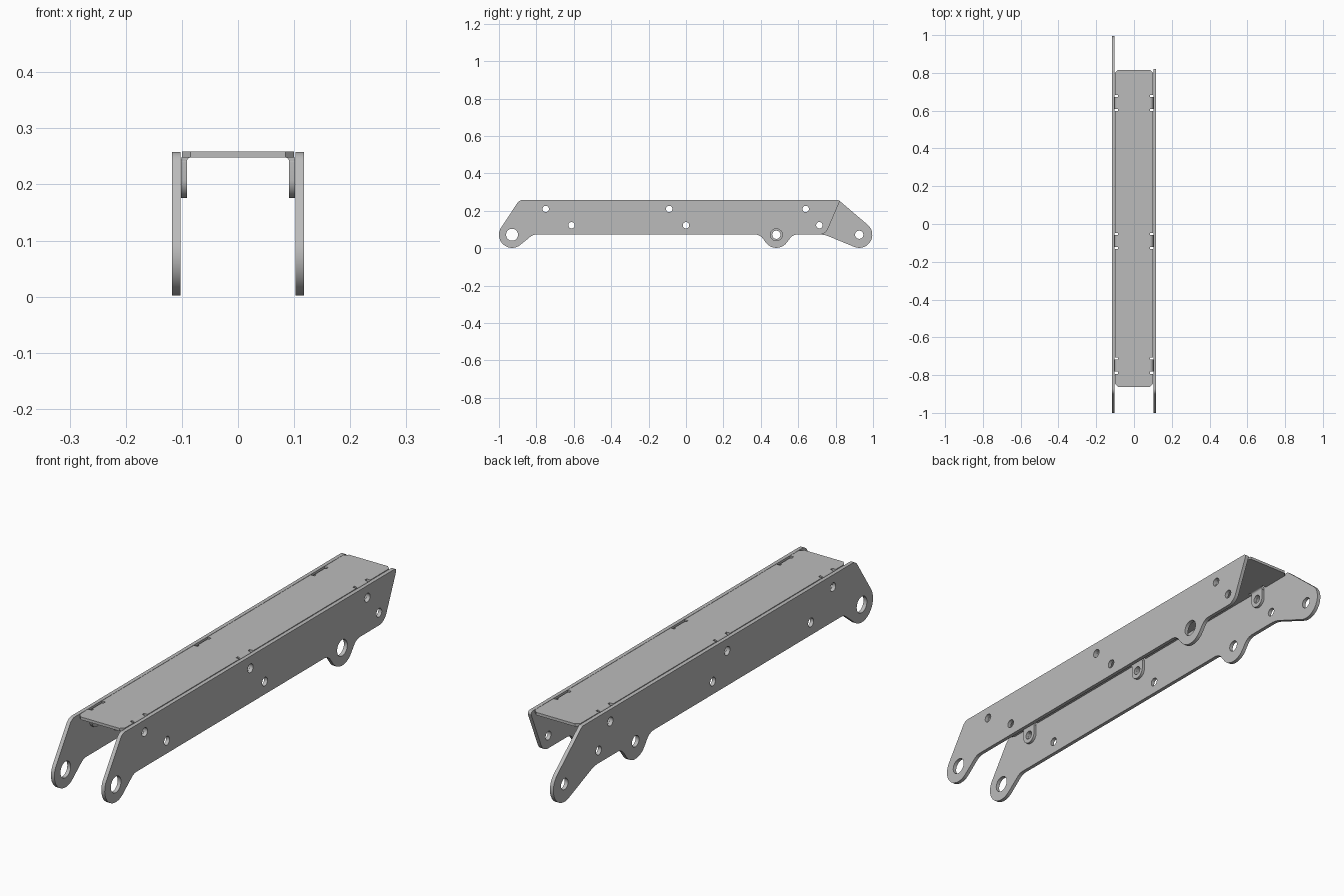
import bpy, bmesh
from math import acos, atan2, cos, sin, pi, tau
from mathutils import Vector

old = bpy.data.objects.get("Cube")
if old:
    bpy.data.objects.remove(old, do_unlink=True)

GREY = (0.5, 0.5, 0.5, 1)
steel = bpy.data.materials.new("grey steel")
steel.use_nodes = True
steel.diffuse_color = GREY
steel.node_tree.nodes["Principled BSDF"].inputs["Base Color"].default_value = GREY


def belt(circles):
    """Counter-clockwise outline of tangent lines and arcs; negative radius = concave fillet."""
    n = len(circles)
    normals = []
    for i, (x, y, r) in enumerate(circles):
        x2, y2, r2 = circles[(i + 1) % n]
        d = Vector((x2 - x, y2 - y))
        normals.append(atan2(d.y, d.x) - acos((r - r2) / d.length))
    points = []
    for i, (x, y, r) in enumerate(circles):
        start = normals[i - 1]
        sweep = (normals[i] - start) % tau
        if r < 0:
            sweep -= tau
        steps = max(2, round(abs(sweep) / 0.16))
        for k in range(steps + 1):
            a = start + sweep * k / steps
            points.append((x + r * cos(a), y + r * sin(a)))
    return points


def circle(x, y, r, n=32):
    return [(x + r * cos(tau * k / n), y + r * sin(tau * k / n)) for k in range(n)]


def sheet(name, loops, thickness, place):
    """Flat sheet cut from an outline plus holes, moved by place(u, v, w)."""
    curve = bpy.data.curves.new(name, "CURVE")
    curve.dimensions = "2D"
    curve.fill_mode = "BOTH"
    curve.extrude = thickness / 2
    for loop in loops:
        spline = curve.splines.new("POLY")
        spline.points.add(len(loop) - 1)
        for p, (u, v) in zip(spline.points, loop):
            p.co = (u, v, 0, 1)
        spline.use_cyclic_u = True
    temp = bpy.data.objects.new(name + "_outline", curve)
    bpy.context.collection.objects.link(temp)
    bpy.context.view_layer.update()
    mesh = bpy.data.meshes.new_from_object(
        temp.evaluated_get(bpy.context.evaluated_depsgraph_get()))
    bpy.data.objects.remove(temp, do_unlink=True)
    bm = bmesh.new()
    bm.from_mesh(mesh)
    bmesh.ops.remove_doubles(bm, verts=bm.verts, dist=1e-5)
    for v in bm.verts:
        v.co = place(*v.co)
    bmesh.ops.recalc_face_normals(bm, faces=bm.faces)
    bm.to_mesh(mesh)
    bm.free()
    mesh.name = name
    mesh.materials.clear()
    mesh.materials.append(steel)
    obj = bpy.data.objects.new(name, mesh)
    bpy.context.collection.objects.link(obj)
    bpy.ops.object.select_all(action="DESELECT")
    obj.select_set(True)
    bpy.context.view_layer.objects.active = obj
    bpy.ops.object.shade_smooth_by_angle(angle=pi / 6)
    return obj


# Side plates: shared front and pivot lobes, different rear ends
TABS = (-0.75, -0.09, 0.64)
LOBE_Z, LOBE_R = 0.072, 0.07
shared = [(-0.872, 0.223, 0.035), (-0.93, LOBE_Z, LOBE_R), (-0.80, 0.023, -0.05),
          (0.37, 0.023, -0.05), (0.483, LOBE_Z, LOBE_R), (0.596, 0.023, -0.05)]
short_end = [(0.713, 0.123, 0.05), (0.81, 0.248, 0.01)]
long_end = [(0.72, -0.027, -0.1), (0.926, LOBE_Z, LOBE_R), (0.81, 0.243, 0.015)]
bolts = [circle(y, 0.21, 0.017) for y in TABS]
bolts += [circle(y, 0.123, 0.017) for y in (-0.612, 0, 0.713)]
bolts.append(circle(-0.93, LOBE_Z, 0.032))

sheet("left_side_plate",
      [belt(shared + short_end)] + bolts + [circle(0.483, LOBE_Z, 0.032)],
      0.015, lambda u, v, w: (w + 0.11, u, v))
sheet("right_side_plate",
      [belt(shared + long_end)] + bolts
      + [circle(0.483, LOBE_Z, 0.022), circle(0.926, LOBE_Z, 0.022)],
      0.015, lambda u, v, w: (w - 0.11, u, v))

# Top plate with relief cuts where the tabs fold down
TOP, THICK, HALF, FOLD = 0.259, 0.011, 0.1, 0.084
TAB_R, CUT = 0.032, 0.043
edge = [(HALF, -0.845), (HALF, 0.8), (HALF - 0.015, 0.815)]
right_run = [(HALF - 0.015, -0.862), edge[0]]
for y in TABS:
    right_run += [(HALF, y - CUT), (FOLD, y - CUT), (FOLD, y + CUT), (HALF, y + CUT)]
right_run += edge[1:]
sheet("top_plate", [right_run + [(-x, y) for x, y in reversed(right_run)]],
      THICK, lambda u, v, w: (u, v, w + TOP - THICK / 2))

# Folded mounting tabs: a curved bend strip and a rounded drilled ear
OUTER = 0.102
bend_r = OUTER - FOLD
bend_z = TOP - bend_r
arc = [k * pi / 16 for k in range(9)]
bend = [(FOLD + bend_r * cos(a), bend_z + bend_r * sin(a)) for a in arc]
bend += [(FOLD + (bend_r - THICK) * cos(a), bend_z + (bend_r - THICK) * sin(a))
         for a in reversed(arc)]
for side, s in (("left", 1), ("right", -1)):
    for place_name, y in zip(("front", "middle", "rear"), TABS):
        ear = belt([(y, 0.208, TAB_R), (y + TAB_R - 0.001, bend_z - 0.001, 0.001),
                    (y - TAB_R + 0.001, bend_z - 0.001, 0.001)])
        sheet(f"{side}_{place_name}_tab", [ear, circle(y, 0.21, 0.017)], THICK,
              lambda u, v, w: (s * (OUTER - THICK / 2) + w, u, v))
        sheet(f"{side}_{place_name}_tab_bend", [bend], 2 * TAB_R,
              lambda u, v, w: (s * u, y + w, v))
